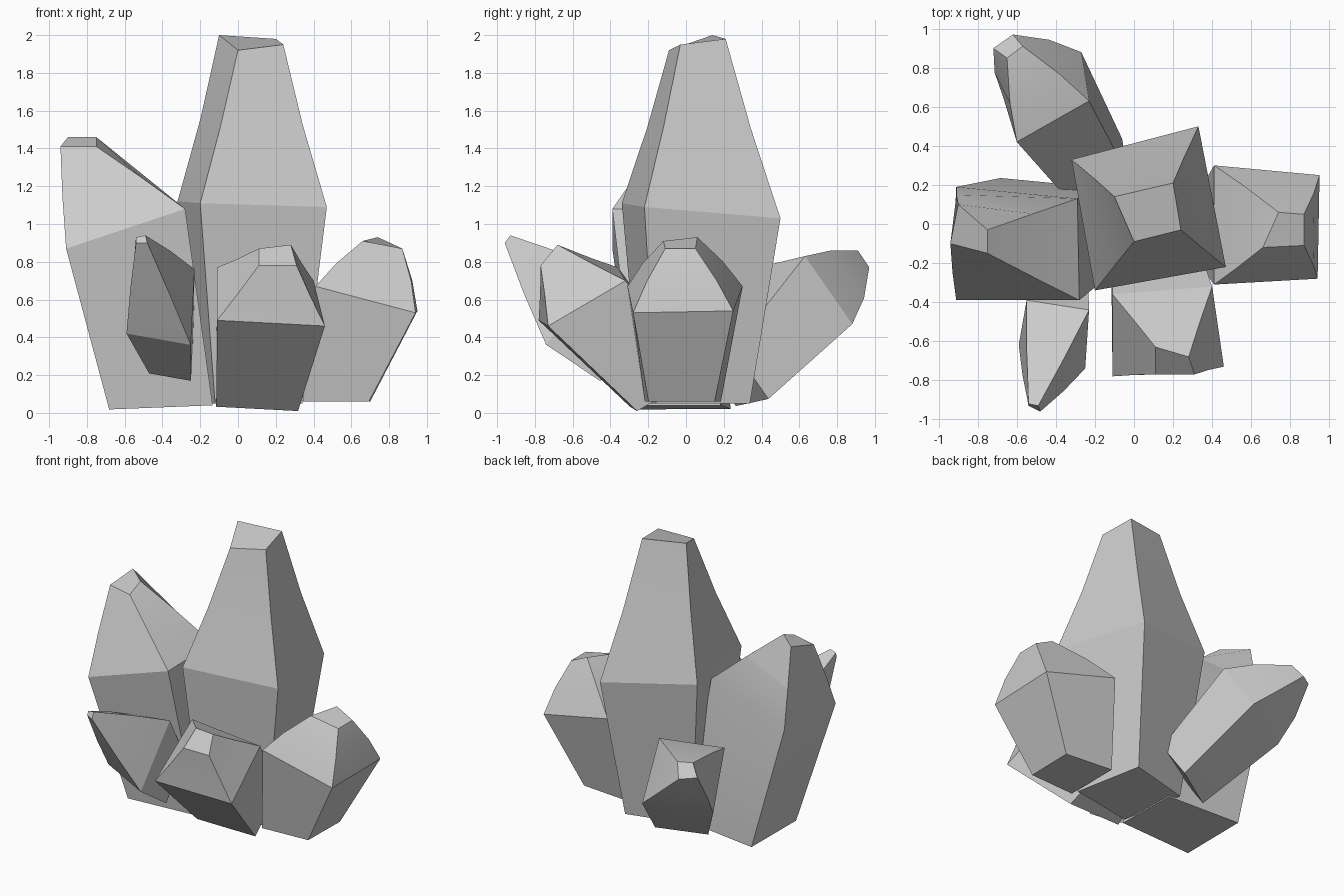
import bpy, bmesh, math
from mathutils import Vector


def crystal(name, base_centre, base_scale, base_tilt, shoulder, tip, bulge):
    """Four-sided shard: base ring, wide shoulder ring, slightly bowed taper, cut tip."""
    shoulder = [Vector(p) for p in shoulder]
    tip = [Vector(p) for p in tip]
    centre = sum(shoulder, Vector()) / 4
    # base ring is the shoulder ring shrunk about the foot of the shard
    base = []
    for p in shoulder:
        d = (p - centre) * base_scale
        d.z *= base_tilt
        base.append(Vector(base_centre) + d)
    # bowed ring half way up the taper
    mid = [(a + b) / 2 for a, b in zip(shoulder, tip)]
    mid_centre = sum(mid, Vector()) / 4
    mid = [mid_centre + (p - mid_centre) * bulge for p in mid]

    bm = bmesh.new()
    rings = [[bm.verts.new(p) for p in ring] for ring in (base, shoulder, mid, tip)]
    for lo, hi in zip(rings, rings[1:]):
        for i in range(4):
            j = (i + 1) % 4
            bm.faces.new((lo[i], lo[j], hi[j], hi[i]))
    bm.faces.new(rings[0][::-1])
    bm.faces.new(rings[-1])
    bmesh.ops.recalc_face_normals(bm, faces=bm.faces[:])
    mesh = bpy.data.meshes.new(name)
    bm.to_mesh(mesh)
    bm.free()
    ob = bpy.data.objects.new(name, mesh)
    bpy.context.collection.objects.link(ob)
    bpy.ops.object.select_all(action='DESELECT')
    ob.select_set(True)
    bpy.context.view_layer.objects.active = ob
    bpy.ops.object.shade_smooth_by_angle(angle=math.radians(14))


# tall central shard
crystal("main_crystal", (0.065, 0.04, 0.05), 0.69, 0,
        [(-0.20, -0.34, 1.11), (0.47, -0.22, 1.09), (0.33, 0.50, 1.03), (-0.32, 0.33, 1.12)],
        [(0.00, -0.09, 1.92), (0.24, -0.03, 1.95), (0.20, 0.21, 1.98), (-0.10, 0.14, 2.00)], 0.96)

# right shard
crystal("right_crystal", (0.52, -0.02, 0.06), 0.66, 0,
        [(0.41, -0.31, 0.67), (0.94, -0.28, 0.53), (0.95, 0.25, 0.54), (0.41, 0.30, 0.67)],
        [(0.66, -0.12, 0.91), (0.87, -0.11, 0.87), (0.87, 0.05, 0.87), (0.74, 0.06, 0.93)], 1.07)

# left shard
crystal("left_crystal", (-0.41, -0.03, 0.03), 0.87, 0.12,
        [(-0.91, -0.39, 0.87), (-0.28, -0.39, 1.08), (-0.29, 0.13, 1.08), (-0.91, 0.19, 0.90)],
        [(-0.94, -0.10, 1.41), (-0.75, -0.15, 1.41), (-0.75, -0.03, 1.46), (-0.90, 0.10, 1.46)], 1.02)

# back shard leaning out
crystal("back_crystal", (-0.19, 0.26, 0.19), 0.75, 1,
        [(-0.60, 0.42, 0.78), (-0.23, 0.63, 0.83), (-0.27, 0.88, 0.47), (-0.67, 0.65, 0.42)],
        [(-0.65, 0.85, 0.85), (-0.57, 0.91, 0.86), (-0.62, 0.97, 0.77), (-0.72, 0.90, 0.78)], 1.12)

# small pointed shard at front left
crystal("small_front_crystal", (-0.35, -0.33, 0.30), 0.65, 1,
        [(-0.59, -0.62, 0.42), (-0.25, -0.74, 0.36), (-0.23, -0.44, 0.76), (-0.55, -0.39, 0.70)],
        [(-0.54, -0.93, 0.90), (-0.48, -0.96, 0.90), (-0.49, -0.93, 0.94), (-0.54, -0.92, 0.93)], 1.05)

# stubby shard at front centre
crystal("front_crystal", (0.09, -0.12, 0.12), 0.76, 1,
        [(-0.11, -0.78, 0.49), (0.46, -0.73, 0.46), (0.40, -0.32, 0.70), (-0.11, -0.36, 0.77)],
        [(0.11, -0.77, 0.78), (0.31, -0.77, 0.78), (0.28, -0.68, 0.89), (0.11, -0.63, 0.87)], 0.98)
